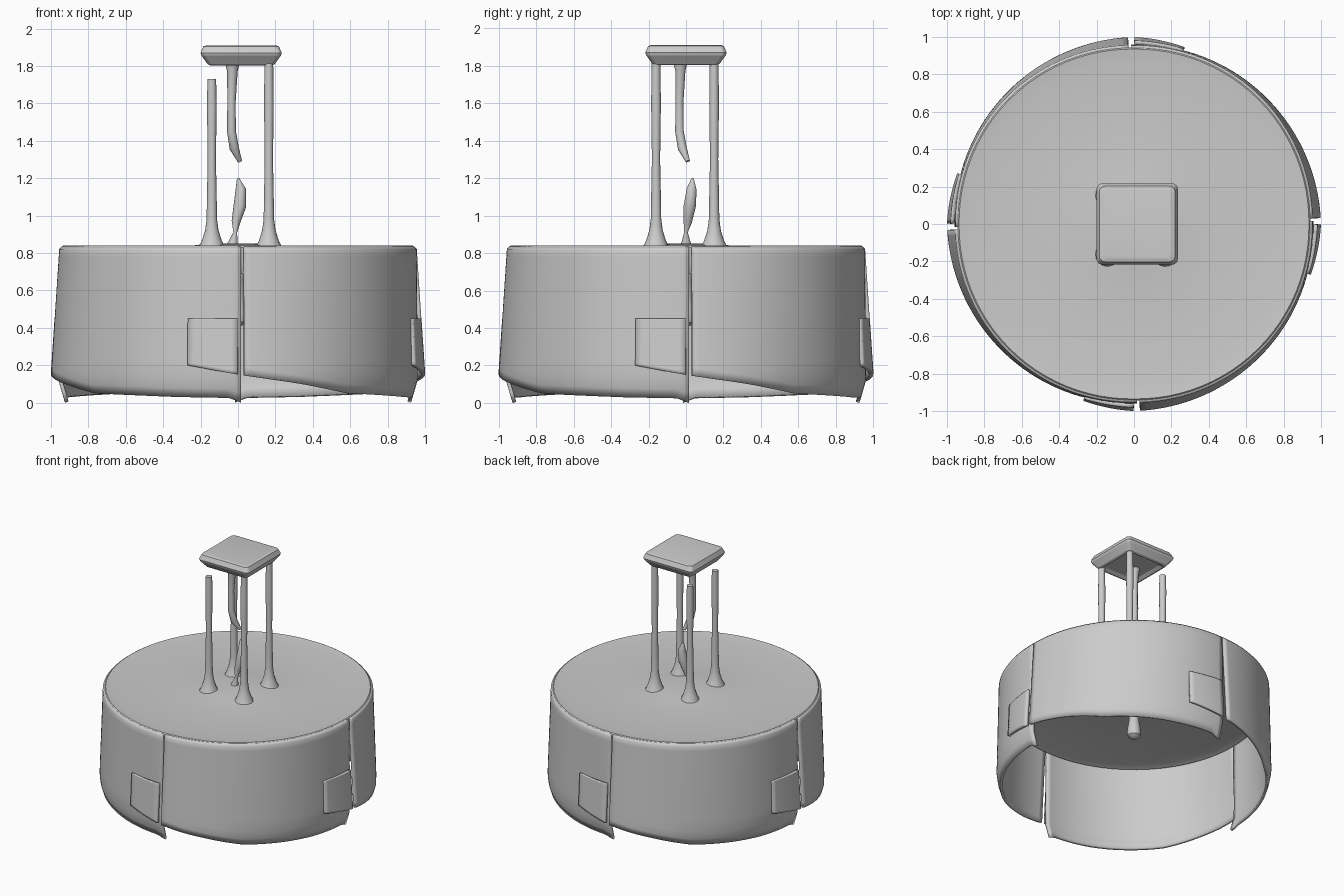
import bpy, bmesh
from math import sin, cos, pi, radians

if "Cube" in bpy.data.objects:
    bpy.data.objects.remove(bpy.data.objects["Cube"])


def finish(bm, name, angle=40):
    bmesh.ops.recalc_face_normals(bm, faces=bm.faces[:])
    me = bpy.data.meshes.new(name)
    bm.to_mesh(me)
    bm.free()
    ob = bpy.data.objects.new(name, me)
    bpy.context.collection.objects.link(ob)
    bpy.ops.object.select_all(action='DESELECT')
    ob.select_set(True)
    bpy.context.view_layer.objects.active = ob
    bpy.ops.object.shade_smooth_by_angle(angle=radians(angle))
    return ob


def lathe(name, profile, x=0, y=0, n=24, rim=0):
    # revolve (radius, z) points about a vertical axis, closing both ends
    bm = bmesh.new()
    rings = []
    for r, z in profile:
        ring = []
        for i in range(n):
            a = 2 * pi * i / n
            k = r + rim * r * abs(sin(2 * a))
            ring.append(bm.verts.new((x + k * cos(a), y + k * sin(a), z)))
        rings.append(ring)
    for a, b in zip(rings, rings[1:]):
        for i in range(n):
            j = (i + 1) % n
            bm.faces.new((a[i], a[j], b[j], b[i]))
    bm.faces.new(rings[0])
    bm.faces.new(rings[-1])
    return finish(bm, name)


def lerp_table(table, t):
    for (a, va), (b, vb) in zip(table, table[1:]):
        if t <= b:
            return va + (vb - va) * (t - a) / (b - a)
    return table[-1][1]


# Drum wall: four curved panels that overlap at the foot and merge at the top
edge = [(-16, .20), (0, .15), (20, .10), (37, .05), (70, .03), (87, .025), (91, 0)]
radius = [(-16, .985), (0, 1.0), (20, .99), (45, .978), (74, .965), (91, .96)]


def wall_panel(name, start):
    bm = bmesh.new()
    rows = []
    for k in range(55):
        t = -16 + 107 * k / 54
        zb, foot = lerp_table(edge, t), lerp_table(radius, t)
        a = radians(start + t)
        top = .955 + .006 * abs(sin(2 * a))
        z_end = .45 if t < 0 else .835
        col = []
        for s in (0, .06, .13, .25, .4, .55, .7, .82, .93, .98, 1):
            z = zb + (z_end - zb) * s
            u = max(0, (z - .17) / .665)
            r = foot + (top - foot) * u - .035 * max(0, (.12 - z) / .12)
            if s == 1 and t >= 0:
                r -= .012
            col.append(bm.verts.new((r * cos(a), r * sin(a), z)))
        rows.append((t, col))
    for (t, a), (t2, b) in zip(rows, rows[1:]):
        if t < 0 <= t2:
            continue
        for i in range(len(a) - 1):
            bm.faces.new((a[i], b[i], b[i + 1], a[i + 1]))
    ob = finish(bm, name)
    m = ob.modifiers.new("thickness", 'SOLIDIFY')
    m.thickness = .02
    m.offset = -1


for q in range(4):
    wall_panel(f"shade_panel_{q + 1}", 90 * q)

# Closed top of the drum, a thick slab
lathe("shade_top", [(.30, .71), (.88, .705), (.925, .69), (.94, .72), (.945, .83), (.935, .84),
                    (.85, .83), (.5, .832), (.28, .835), (.2, .845), (.1, .85)],
      n=96, rim=.006)

# Four hanging rods with flared feet
for i, (x, top) in enumerate(((-.14, 1.73), (.165, 1.83))):
    for j, y in enumerate((-.16, .15)):
        lathe(f"rod_{i * 2 + j + 1}",
              [(.07, .83), (.052, .87), (.036, .92), (.028, .98), (.026, 1.1), (.022, 1.3),
               (.024, 1.45), (.026, 1.6), (.023, top)], x, y, 16)

# Square mounting plate, wider at mid height
bm = bmesh.new()
rings = []
for h, z in ((.14, 1.82), (.165, 1.803), (.18, 1.81), (.212, 1.855),
             (.217, 1.87), (.202, 1.905), (.185, 1.91)):
    c = h - .03
    ring = []
    for q, (sx, sy) in enumerate(((1, 1), (-1, 1), (-1, -1), (1, -1))):
        for k in range(5):
            a = q * pi / 2 + k * pi / 8
            ring.append(bm.verts.new((.017 + sx * c + .03 * cos(a), sy * c + .03 * sin(a), z)))
    rings.append(ring)
for a, b in zip(rings, rings[1:]):
    for i in range(20):
        j = (i + 1) % 20
        bm.faces.new((a[i], a[j], b[j], b[i]))
bm.faces.new(rings[0])
bm.faces.new(rings[-1])
finish(bm, "ceiling_plate", 12)


# Central cord, in an upper and a lower length
def cord(name, pts):
    cu = bpy.data.curves.new(name, 'CURVE')
    cu.dimensions = '3D'
    cu.bevel_depth = 1
    cu.bevel_resolution = 3
    cu.use_fill_caps = True
    sp = cu.splines.new('POLY')
    sp.points.add(len(pts) - 1)
    for p, (x, y, z, r) in zip(sp.points, pts):
        p.co = (x, y, z, 1)
        p.radius = r
    sp.use_smooth = True
    bpy.context.collection.objects.link(bpy.data.objects.new(name, cu))


cord("cord_upper", [(-.03, -.03, 1.84, .045), (-.03, -.03, 1.77, .028), (-.035, -.035, 1.6, .022),
                    (-.035, -.035, 1.45, .024), (-.02, -.02, 1.36, .025), (.01, .01, 1.29, .012)])
cord("cord_lower", [(.0, .035, 1.20, .006), (.015, .03, 1.14, .028), (.01, .02, 1.05, .034),
                    (-.01, .01, .97, .024), (-.015, 0, .91, .01), (-.03, 0, .84, .03)])

# Lamp holder stem hanging inside the drum
lathe("inner_stem", [(.02, .41), (.045, .43), (.05, .46), (.045, .50), (.035, .56),
                     (.035, .66), (.06, .72)], n=20)
